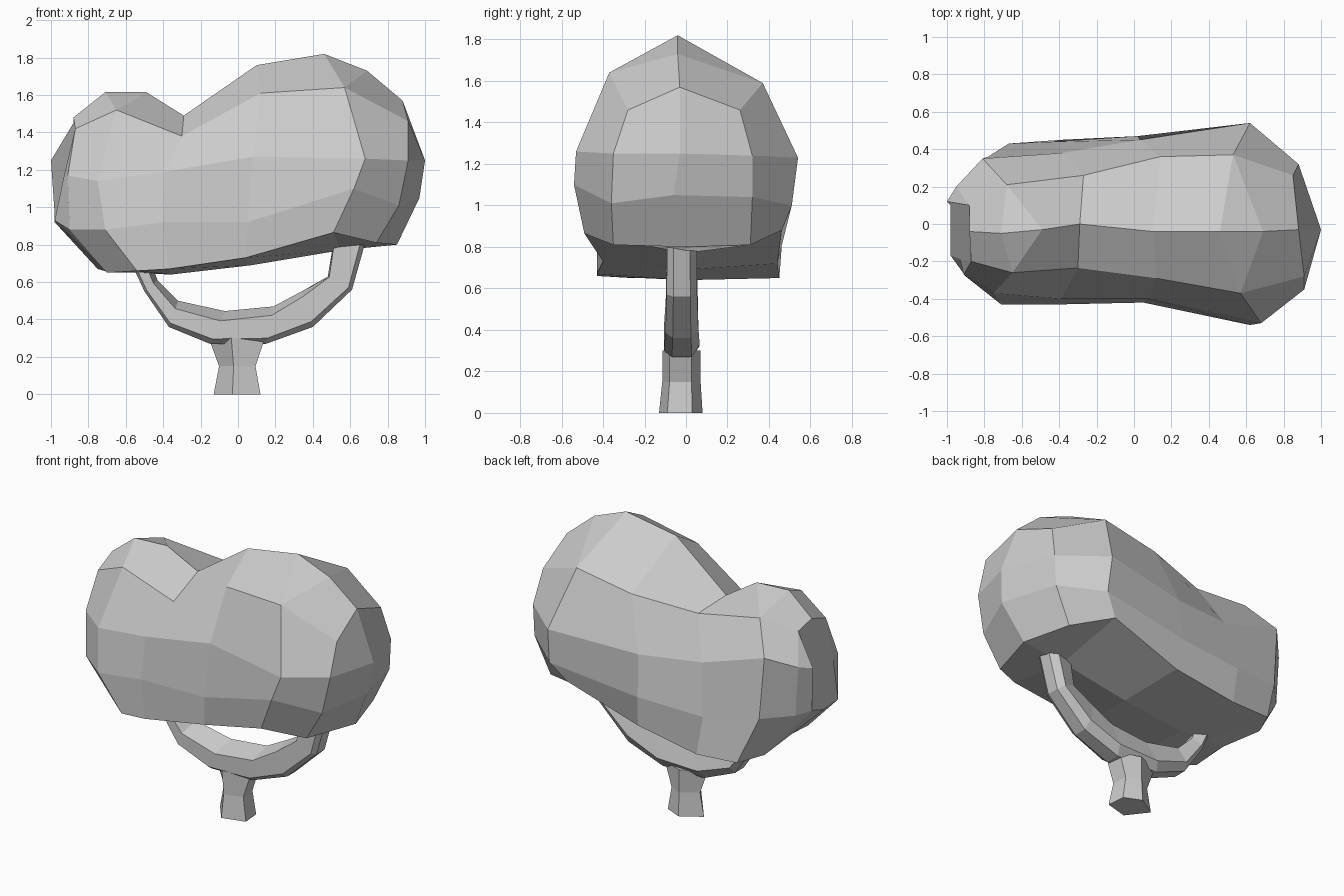
import bpy
import bmesh

cube = bpy.data.objects.get("Cube")
if cube:
    bpy.data.objects.remove(cube, do_unlink=True)


def make_material(name, color):
    mat = bpy.data.materials.new(name)
    mat.use_nodes = True
    mat.diffuse_color = color
    mat.node_tree.nodes["Principled BSDF"].inputs["Base Color"].default_value = color
    return mat


grey = make_material("plain grey", (0.6, 0.6, 0.6, 1))


def loft(name, rings, cap_end=True):
    """Skin a list of closed point rings; coincident points share a vertex."""
    bm = bmesh.new()
    shared = {}

    def vert(point):
        key = tuple(round(c, 4) for c in point)
        if key not in shared:
            shared[key] = bm.verts.new(key)
        return shared[key]

    def face(points):
        corners = list(dict.fromkeys(vert(p) for p in points))
        if len(corners) > 2 and not bm.faces.get(corners):
            bm.faces.new(corners)

    for a, b in zip(rings, rings[1:]):
        for i in range(len(a)):
            j = (i + 1) % len(a)
            face((a[i], a[j], b[j], b[i]))
    face(rings[0])
    if cap_end:
        face(rings[-1])
    bmesh.ops.recalc_face_normals(bm, faces=bm.faces)
    mesh = bpy.data.meshes.new(name)
    bm.to_mesh(mesh)
    bm.free()
    mesh.materials.append(grey)
    obj = bpy.data.objects.new(name, mesh)
    bpy.context.collection.objects.link(obj)
    return obj


def section(ridge, front, keel, back):
    """Ring from the ridge down the front, past the keel and up the back."""
    return [ridge] + front + [keel] + back[::-1]


# Crown: sections from right to left; front and back run from top to bottom
right_end = section((-.88, -.04, 1.48),
                    [(-.87, -.2, 1.42), (-.91, -.27, 1.17), (-.9, -.28, .88), (-.7, -.26, .65)],
                    (-.68, 0, .65),
                    [(-.88, .1, 1.45), (-.95, .2, 1.27), (-.93, .2, .95), (-.75, .26, .67)])
# The right tip reuses the top of the section beside it
right_tip = section(right_end[0],
                    [right_end[1], (-.93, -.19, 1.17), (-.98, -.17, .93), (-.98, -.17, .93)],
                    (-.98, -.02, .92),
                    [right_end[-1], (-1, .12, 1.25), (-.98, .1, .96), (-.98, .1, .96)])
small_lobe = section((-.71, -.05, 1.615),
                     [(-.65, -.26, 1.52), (-.75, -.37, 1.14), (-.71, -.43, .88), (-.54, -.43, .66)],
                     (-.55, 0, .65),
                     [(-.68, .21, 1.525), (-.81, .35, 1.35), (-.78, .36, .95), (-.67, .43, .66)])
saddle = section((-.29, 0, 1.49),
                 [(-.3, -.235, 1.38), (-.39, -.4, 1.19), (-.4, -.43, .92), (-.37, -.43, .67)],
                 (-.36, 0, .64),
                 [(-.27, .26, 1.465), (-.38, .38, 1.22), (-.43, .44, .9), (-.39, .45, .65)])
middle = section((.1, -.04, 1.76),
                 [(.12, -.29, 1.61), (.08, -.4, 1.27), (.05, -.42, .92), (.04, -.4, .73)],
                 (.07, 0, .69),
                 [(.14, .36, 1.52), (.03, .45, 1.19), (.02, .47, .92), (.04, .44, .72)])
big_lobe = section((.46, -.04, 1.82),
                   [(.57, -.37, 1.64), (.68, -.53, 1.26), (.62, -.54, 1.1), (.51, -.49, .865)],
                   (.55, 0, .77),
                   [(.53, .37, 1.59), (.62, .54, 1.23), (.63, .51, 1), (.53, .46, .88)])
left_end = section((.88, -.03, 1.57),
                   [(.91, -.28, 1.46), (.91, -.35, 1.25), (.86, -.36, 1.01), (.74, -.35, .81)],
                   (.85, 0, .80),
                   [(.85, .26, 1.46), (.88, .32, 1.24), (.87, .32, 1.04), (.76, .31, .81)])
# The left end closes on a vertical seam
seam = [left_end[0], (1, -.03, 1.25), (.97, -.06, 1.05), left_end[5]]
left_seam = [seam[i] for i in (0, 0, 1, 2, 3, 3, 3, 2, 1, 0)]

# Each lobe has a second ridge point sharing the rest of its section
small_lobe_rear = [(-.49, -.03, 1.615)] + small_lobe[1:]
big_lobe_rear = [(.69, -.04, 1.73)] + big_lobe[1:]

loft("crown", [right_tip, right_end, small_lobe, small_lobe_rear, saddle, middle,
               big_lobe, big_lobe_rear, left_end, left_seam], cap_end=False)

# Trunk: five-sided, pinched above the foot
foot = [(-.03, -.13), (.12, -.09), (.11, .03), (0, .08), (-.13, 0)]
loft("trunk", [[(x * sx, y * sy, z) for x, y in foot]
               for z, sx, sy in ((0, 1, 1), (.15, .78, .88), (.3, 1.2, .88))])

# Forked branch: outer and inner edge points swept from right to left
branch_path = [(-.57, .70, -.47, .71), (-.5, .55, -.43, .61), (-.37, .36, -.32, .5),
               (-.15, .27, -.07, .445), (.15, .27, .19, .47), (.4, .36, .34, .55),
               (.61, .56, .48, .63), (.68, .81, .51, .81)]
branch_rings = []
for x0, z0, x1, z1 in branch_path:
    width = 1 - .3 * abs(x0)
    lip = .7 + .4 * max(0, x0)
    profile = [(0, -.07), (0, .03), (.3, .07), (1, .03), (lip, -.11), (.15, -.11)]
    branch_rings.append([(x0 + (x1 - x0) * t, -.02 + (y + .02) * width, z0 + (z1 - z0) * t)
                         for t, y in profile])
loft("forked_branch", branch_rings)
